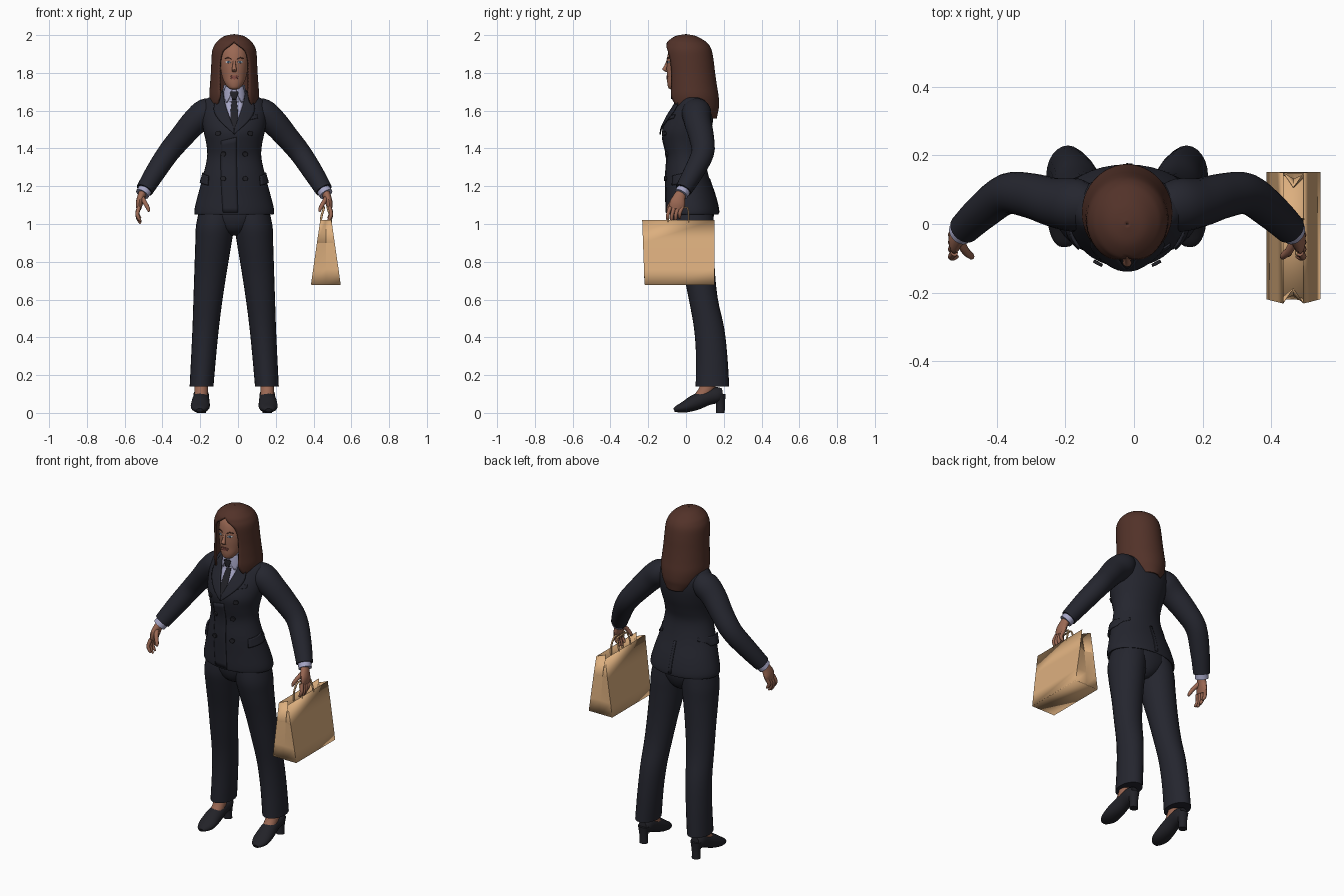
import bpy, bmesh, math
from mathutils import Vector
from mathutils.bvhtree import BVHTree

if "Cube" in bpy.data.objects:
    bpy.data.objects.remove(bpy.data.objects["Cube"])

CX = -0.02  # the figure stands slightly off centre because of the bag


def material(name, r, g, b):
    m = bpy.data.materials.new(name)
    m.use_nodes = True
    m.diffuse_color = (r, g, b, 1)
    bsdf = m.node_tree.nodes["Principled BSDF"]
    bsdf.inputs["Base Color"].default_value = (r, g, b, 1)
    bsdf.inputs["Roughness"].default_value = 0.7
    return m


SUIT = material("navy suit", 0.018, 0.019, 0.028)
BLACK = material("black leather", 0.016, 0.016, 0.021)
HAIR = material("brown hair", 0.085, 0.032, 0.022)
SKIN = material("skin", 0.33, 0.14, 0.088)
SHIRT = material("lavender shirt", 0.38, 0.38, 0.56)
PAPER = material("brown paper", 0.72, 0.43, 0.21)
WHITE = material("eye white", 0.6, 0.6, 0.62)
IRIS = material("blue iris", 0.06, 0.1, 0.16)
LIPS = material("lips", 0.24, 0.075, 0.06)


def spline(pts, k=4):
    """Smooth in-between points through tuples of any length."""
    out = []
    for i in range(len(pts) - 1):
        p0, p1, p2, p3 = (pts[max(i - 1, 0)], pts[i], pts[i + 1], pts[min(i + 2, len(pts) - 1)])
        for j in range(k):
            t = j / k
            out.append(tuple(
                0.5 * (2 * b + (c - a) * t + (2 * a - 5 * b + 4 * c - d) * t * t
                       + (3 * b - a - 3 * c + d) * t ** 3)
                for a, b, c, d in zip(p0, p1, p2, p3)))
    return out + [tuple(pts[-1])]


def grid(name, rows, mat, loop=True, cap=True, solid=0, angle=40):
    """Skin rows of points with quads."""
    bm = bmesh.new()
    vs = [[bm.verts.new(p) for p in row] for row in rows]
    n = len(rows[0])
    for a, b in zip(vs, vs[1:]):
        for i in range(n if loop else n - 1):
            j = (i + 1) % n
            bm.faces.new((a[i], a[j], b[j], b[i]))
    if loop and cap:
        bm.faces.new(vs[0])
        bm.faces.new(vs[-1])
    bmesh.ops.remove_doubles(bm, verts=bm.verts, dist=0.0002)
    bmesh.ops.recalc_face_normals(bm, faces=bm.faces)
    me = bpy.data.meshes.new(name)
    bm.to_mesh(me)
    bm.free()
    me.materials.append(mat)
    me.shade_smooth()
    me.set_sharp_from_angle(angle=math.radians(angle))
    ob = bpy.data.objects.new(name, me)
    ob.location.x = CX
    bpy.context.collection.objects.link(ob)
    if solid:
        mod = ob.modifiers.new("thickness", "SOLIDIFY")
        mod.thickness, mod.offset = solid, 0
    return ob


def tube(name, pts, mat, flat=False, n=20, k=4):
    """Loft ellipses along (x, y, z, rx, ry); flat keeps rings horizontal."""
    pts = spline(pts, k)
    rows = []
    for i, (x, y, z, rx, ry) in enumerate(pts):
        a, b = pts[max(i - 1, 0)], pts[min(i + 1, len(pts) - 1)]
        t = Vector((0, 0, 1)) if flat else (Vector(b[:3]) - Vector(a[:3])).normalized()
        u = (Vector((1, 0, 0)) - t * t.x).normalized()
        v = t.cross(u)
        rows.append([Vector((x, y, z)) + u * rx * math.cos(q) + v * ry * math.sin(q)
                     for q in (2 * math.pi * i / n for i in range(n))])
    return grid(name, rows, mat)


def surface(*obs):
    verts, faces = [], []
    for ob in obs:
        base = len(verts)
        verts += [v.co.copy() for v in ob.data.vertices]
        faces += [[base + i for i in p.vertices] for p in ob.data.polygons]
    return BVHTree.FromPolygons(verts, faces)


def patch(name, left, right, mat, bvh, lift=0.004, turn=0, thick=0.005, cols=6):
    """Thin plate between two (u, z) edges, laid on a surface."""
    q = math.radians(turn)
    across, aim = Vector((math.cos(q), math.sin(q), 0)), Vector((-math.sin(q), math.cos(q), 0))
    rows = []
    for l, r in zip(spline(left, 5), spline(right, 5)):
        row = []
        for c in range(cols + 1):
            u, z = (l[i] + (r[i] - l[i]) * c / cols for i in (0, 1))
            start = across * u - aim + Vector((0, 0, z))
            hit = bvh.ray_cast(start, aim)[0] or bvh.find_nearest(start + aim)[0]
            row.append(hit - aim * lift)
        rows.append(row)
    return grid(name, rows, mat, loop=False, solid=thick)


def disc(name, x, z, rx, rz, mat, bvh, lift, thick=0.003):
    """Small oval plate on a surface."""
    arc = [math.pi * i / 4 for i in range(5)]
    left = [(x - rx * math.sin(a), z + rz * math.cos(a)) for a in arc]
    right = [(x + rx * math.sin(a), z + rz * math.cos(a)) for a in arc]
    return patch(name, left, right, mat, bvh, lift, thick=thick)


# Jacket body, from the inside of the hem up to the neck
jacket = tube("jacket", [(0, y, z, rx, ry) for z, y, rx, ry in (
    (1.12, .035, .17, .11), (1.065, .035, .19, .125), (1.05, .035, .208, .137),
    (1.08, .033, .21, .139), (1.15, .024, .193, .131), (1.25, .006, .166, .115),
    (1.35, -.001, .144, .101), (1.42, -.002, .147, .115), (1.49, .003, .162, .13),
    (1.56, .022, .173, .122), (1.62, .038, .172, .103), (1.66, .04, .15, .083),
    (1.69, .03, .09, .065), (1.72, .015, .05, .05))], SUIT, True, 36)
collar = tube("shirt_collar", [(0, .005, 1.65, .07, .07), (0, .002, 1.69, .063, .065),
                               (0, 0, 1.735, .056, .056)], SHIRT, True, 28)
chest = surface(jacket, collar)

# Head and neck
tube("neck", [(0, .015, 1.64, .045, .047), (0, .005, 1.72, .043, .046),
              (0, 0, 1.8, .043, .05)], SKIN, True)
head = tube("head", [(0, y, z, rx, ry) for z, y, rx, ry in (
    (1.713, -.068, .012, .012), (1.72, -.065, .03, .028), (1.745, -.05, .05, .049),
    (1.78, -.03, .064, .07), (1.83, -.017, .074, .086), (1.88, -.01, .078, .09),
    (1.93, -.005, .07, .08), (1.97, 0, .04, .05))], SKIN, True, 28)
face = surface(head)
tube("nose", [(0, -.094, 1.868, .007, .008), (0, -.105, 1.838, .009, .01),
              (0, -.113, 1.818, .013, .012), (0, -.1, 1.805, .01, .006)], SKIN, True, 12)
disc("upper_lip", 0, 1.781, .024, .005, LIPS, face, .002)
disc("lower_lip", 0, 1.772, .019, .006, LIPS, face, .003)

# Hair: an open shell whose gap frames the face (z, y, rx, ry, gap angle)
hair_rings = spline([
    (2.0, 0, .002, .002, 0), (1.99, -.001, .05, .053, 0), (1.965, .003, .085, .094, 0),
    (1.945, .008, .1, .11, 12), (1.915, .011, .112, .121, 31), (1.86, .017, .116, .125, 39),
    (1.8, .023, .119, .126, 39), (1.73, .029, .124, .13, 37), (1.675, .034, .127, .134, 36),
    (1.625, .04, .117, .13, 52), (1.595, .06, .1, .105, 85), (1.56, .105, .06, .053, 120)])
hair_rows = []
for z, y, rx, ry, gap in hair_rings:
    g = math.radians(max(gap, 0))
    angles = [g + (2 * math.pi - 2 * g) * i / 36 for i in range(37)]
    hair_rows.append([(rx * math.sin(a), y - ry * math.cos(a), z) for a in angles])
grid("hair", hair_rows, HAIR, loop=False, solid=.01, angle=60)

# Shirt front and tie
v_edge = [(.06, 1.7), (.046, 1.63), (.022, 1.56), (0, 1.5)]


def flip(edge, s=-1):
    return [(s * u, z) for u, z in edge]


patch("shirt_front", flip(v_edge), v_edge, SHIRT, chest, .002)
blade = [(.01, 1.67), (.018, 1.61), (.02, 1.56), (.004, 1.5)]
patch("tie_blade", flip(blade), blade, BLACK, chest, .006)
knot = [(.018, 1.7), (.02, 1.69), (.011, 1.662)]
patch("tie_knot", flip(knot), knot, BLACK, chest, .01, thick=.008)

# Jacket front overlap, breast pocket and back vent
patch("front_overlap", [(-.07, 1.44), (-.07, 1.25), (-.06, 1.06)],
      [(.012, 1.46), (.014, 1.25), (.02, 1.06)], SUIT, chest, .001)
patch("breast_pocket", [(.075, 1.57), (.075, 1.55)], [(.125, 1.58), (.125, 1.56)], SUIT, chest)
patch("back_vent", [(-.012, 1.24), (-.016, 1.06)], [(.003, 1.24), (.003, 1.06)],
      SUIT, chest, .001, 180)

for s, side in ((1, "left"), (-1, "right")):
    def limb(name, pts, mat, **kw):
        return tube(f"{side}_{name}", [(s * p[0], *p[1:]) for p in pts], mat, **kw)

    # Lapels, shirt collar points, buttons and pocket flaps
    outer = [(.083, 1.69), (.108, 1.61), (.08, 1.55), (0, 1.475)]
    patch(f"{side}_lapel", flip(v_edge, s), flip(outer, s), SUIT, chest, .009, thick=.006)
    patch(f"{side}_collar_point", flip([(.01, 1.715), (.016, 1.69), (.036, 1.645)], s),
          flip([(.045, 1.73), (.055, 1.69), (.042, 1.645)], s), SHIRT, chest, .007)
    for x, z in ((.085, 1.48), (.058, 1.37), (.058, 1.24)):
        disc(f"{side}_button", s * x, z, .013, .013, BLACK, chest, .008, .009)
    patch(f"{side}_pocket_flap", flip([(.06, 1.255), (.06, 1.205)], s),
          flip([(.15, 1.275), (.155, 1.222)], s), SUIT, chest, .008, 40 * s, .009)

    # Eyes and brows
    disc(f"{side}_eye", s * .032, 1.857, .014, .006, WHITE, face, .001)
    disc(f"{side}_iris", s * .032, 1.857, .006, .006, IRIS, face, .003)
    brow = ([(.014, 1.876), (.032, 1.883), (.05, 1.876)], [(.014, 1.871), (.032, 1.878), (.05, 1.873)])
    patch(f"{side}_brow", flip(brow[0], s), flip(brow[1], s), HAIR, face, .002, thick=.003, cols=2)

    # Sleeve, cuff and hand
    limb("sleeve", [(.1, .05, 1.6, .06, .065), (.15, .055, 1.59, .074, .078),
                    (.21, .062, 1.54, .07, .072), (.28, .082, 1.46, .063, .066),
                    (.35, .088, 1.375, .058, .06), (.42, .038, 1.27, .053, .053),
                    (.475, -.014, 1.18, .046, .045)], SUIT, n=24)
    limb("cuff", [(.46, 0, 1.2, .037, .037), (.487, -.026, 1.158, .037, .038)], SHIRT)
    limb("palm", [(.478, -.018, 1.175, .024, .026), (.492, -.034, 1.145, .021, .032),
                  (.502, -.045, 1.11, .019, .041), (.505, -.052, 1.08, .013, .036)], SKIN, n=16)
    for i, name in enumerate(("index", "middle", "ring", "little")):
        y, drop = -.083 + i * .021, (.07, .082, .075, .055)[i]
        limb(f"{name}_finger", [(.504, y, 1.09, .011, .011), (.513, y - .012, 1.085 - drop * .45, .01, .01),
                                (.505, y - .014, 1.085 - drop * .8, .009, .009),
                                (.495, y - .012, 1.085 - drop, .005, .005)], SKIN, n=10)
    limb("thumb", [(.49, -.045, 1.14, .014, .016), (.472, -.078, 1.112, .012, .012),
                   (.456, -.093, 1.082, .01, .01), (.452, -.098, 1.066, .005, .005)], SKIN, n=10)

    # Trouser leg
    limb("trouser_leg", [(.08, .035, 1.13, .09, .1), (.1, .035, 1.0, .101, .112),
                         (.11, .045, .9, .096, .103), (.125, .068, .75, .086, .085),
                         (.139, .092, .6, .077, .077), (.151, .122, .45, .07, .08),
                         (.162, .136, .3, .066, .083), (.173, .14, .14, .063, .089)],
         SUIT, flat=True, n=24)

    # Foot, shoe and heel
    limb("foot", [(.175, .06, .07, .034, .03), (.175, .1, .11, .036, .038),
                  (.175, .13, .18, .036, .04)], SKIN, n=16)
    limb("shoe", [(.182, -.063, .014, .018, .01), (.182, -.045, .021, .036, .019),
                  (.18, -.005, .032, .05, .031), (.178, .05, .056, .048, .042),
                  (.175, .11, .081, .042, .042), (.175, .165, .095, .04, .042),
                  (.175, .195, .1, .026, .03)], BLACK)
    limb("shoe_heel", [(.175, .176, .1, .036, .034), (.175, .182, .05, .025, .024),
                       (.175, .182, 0, .025, .023)], BLACK, flat=True, n=16)

# Hips joining the trouser legs under the jacket
tube("hips", [(0, .035, 1.14, .15, .105), (0, .035, 1.04, .17, .112),
              (0, .035, .97, .09, .09), (0, .04, .94, .04, .05)], SUIT, True, 28)

# Paper bag with folded gussets at both ends
BX = .485
bag_rows = []
for z, w, y0, y1, fold in ((.68, .077, -.218, .15, 0), (.76, .066, -.221, .15, .004),
                           (.9, .046, -.226, .15, .02), (1.02, .029, -.23, .148, .042)):
    bag_rows.append([(BX - w, y0, z), (BX, y0 + fold, z), (BX + w, y0, z),
                     (BX + w, y1, z), (BX, y1 - fold, z), (BX - w, y1, z)])
grid("bag_body", bag_rows, PAPER, cap=False, solid=.004, angle=15)
grid("bag_base", [[bag_rows[0][0], bag_rows[0][2]], [bag_rows[0][5], bag_rows[0][3]]],
     PAPER, loop=False, solid=.004)
for s in (-1, 1):
    tube("bag_handle", [(BX + s * x, y, z, .006, .004) for x, y, z in (
        (.025, -.095, .98), (.025, -.095, 1.03), (.012, -.09, 1.078), (.01, -.075, 1.088),
        (.01, -.005, 1.088), (.012, .01, 1.078), (.025, .014, 1.03), (.025, .014, .98))],
        PAPER, n=8)
